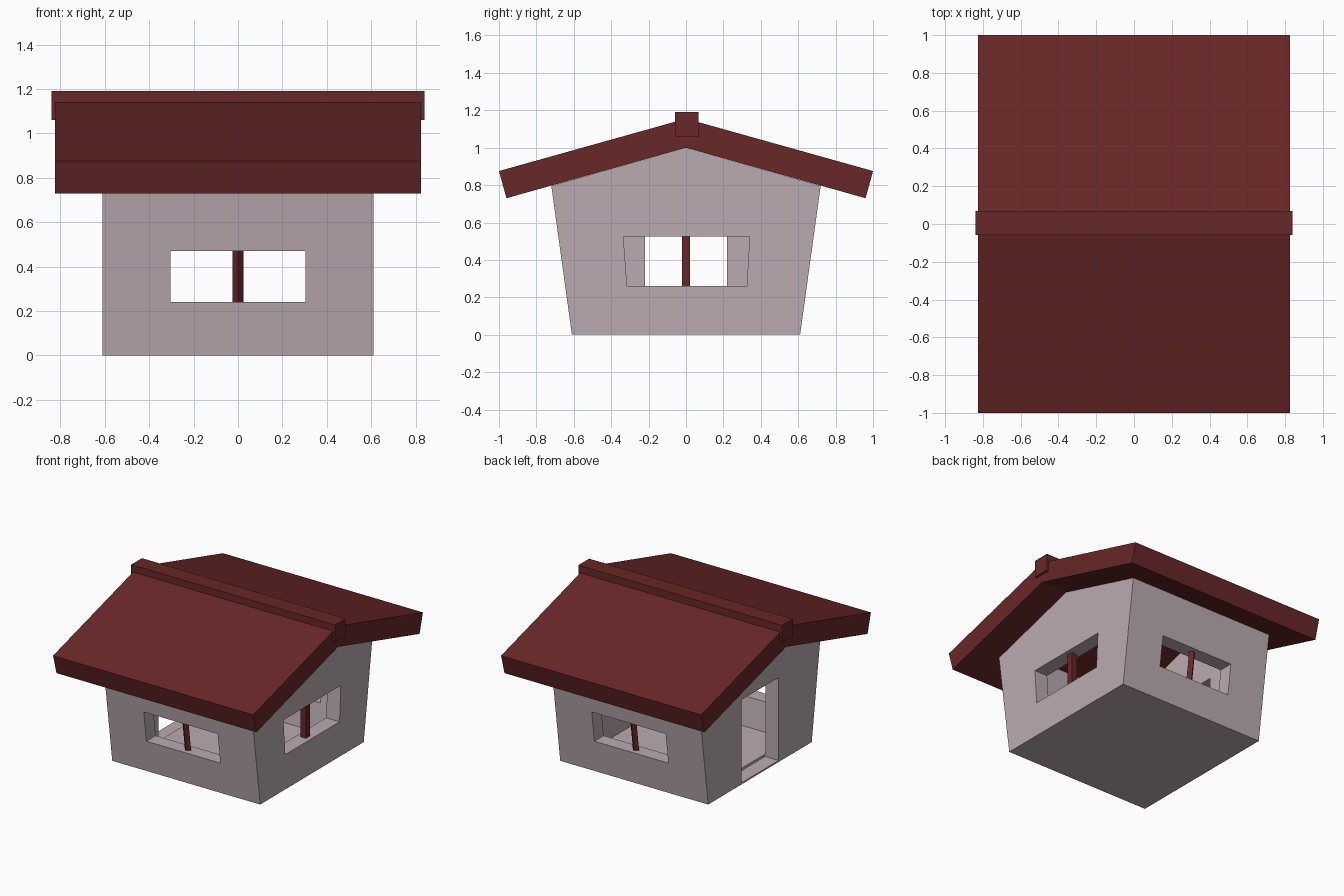
import bpy, bmesh, math
from mathutils import Matrix, Vector

if "Cube" in bpy.data.objects:
    bpy.data.objects.remove(bpy.data.objects["Cube"])


def material(name, color):
    m = bpy.data.materials.new(name)
    m.diffuse_color = (*color, 1)
    m.use_nodes = True
    m.node_tree.nodes["Principled BSDF"].inputs["Base Color"].default_value = m.diffuse_color
    return m


RED = material("dark_red", (0.14, 0.02, 0.02))
WALL = material("pale_wall", (0.5, 0.41, 0.44))


def finish(name, bm, mat=None):
    bmesh.ops.recalc_face_normals(bm, faces=bm.faces)
    mesh = bpy.data.meshes.new(name)
    bm.to_mesh(mesh)
    bm.free()
    ob = bpy.data.objects.new(name, mesh)
    bpy.context.collection.objects.link(ob)
    if mat:
        mesh.materials.append(mat)
    return ob


def prism(name, profile, x0, x1, mat=None):
    """Extrude a y-z profile along x."""
    bm = bmesh.new()
    face = bm.faces.new([bm.verts.new((x0, y, z)) for y, z in profile])
    ext = bmesh.ops.extrude_face_region(bm, geom=[face])
    verts = [g for g in ext["geom"] if isinstance(g, bmesh.types.BMVert)]
    bmesh.ops.translate(bm, verts=verts, vec=(x1 - x0, 0, 0))
    return finish(name, bm, mat)


def rect(y0, y1, z0, z1):
    return [(y0, z0), (y1, z0), (y1, z1), (y0, z1)]


def post(name, centre, size, matrix, mat):
    bm = bmesh.new()
    bmesh.ops.create_cube(bm, size=1)
    bm.transform(Matrix.Translation(centre) @ matrix @ Matrix.Diagonal((*size, 1)))
    return finish(name, bm, mat)


# House body with walls leaning outward and a gabled top
body = prism("house_body", [(-0.61, 0), (0.61, 0), (0.72, 0.796), (0, 1.0), (-0.72, 0.796)],
             -0.61, 0.61, WALL)

# Openings: hollow interior, front and back windows, right window, left door
cutters = [
    prism("cut_interior", [(-0.505, 0.03), (0.505, 0.03), (0.65, 1.08), (-0.65, 1.08)], -0.5, 0.5),
    prism("cut_front_window", rect(-0.9, -0.4, 0.24, 0.47), -0.305, 0.305),
    prism("cut_back_window", rect(0.4, 0.9, 0.24, 0.47), -0.305, 0.305),
    prism("cut_right_window", [(-0.315, 0.26), (0.325, 0.26), (0.34, 0.525), (-0.335, 0.525)], 0.4, 0.8),
    prism("cut_door", rect(-0.22, 0.22, 0.012, 0.63), -0.8, -0.499),
]
for c in cutters:
    c.hide_render = True
    mod = body.modifiers.new(c.name, 'BOOLEAN')
    mod.operation = 'DIFFERENCE'
    mod.solver = 'EXACT'
    mod.object = c
bpy.context.view_layer.objects.active = body
for c in cutters:
    bpy.ops.object.modifier_apply(modifier=c.name)
for c in cutters:
    bpy.data.objects.remove(c)

# Window posts: leaning diamond posts front and back, square one on the right
lean = math.atan2(0.11, 0.796)
for side, name in ((-1, "front"), (1, "back")):
    turn = Matrix.Rotation(-side * lean, 4, 'X') @ Matrix.Rotation(math.pi / 4, 4, 'Z')
    post(name + "_window_post", Vector((0, side * 0.605, 0.355)), (0.036, 0.036, 0.245), turn, RED)
post("right_window_post", Vector((0.555, 0, 0.3925)), (0.045, 0.045, 0.275), Matrix.Identity(4), RED)

# Gabled roof slab and ridge beam
prism("roof", [(0, 1.0), (0.96, 0.73), (1.0, 0.875), (0, 1.155), (-1.0, 0.875), (-0.96, 0.73)],
      -0.825, 0.825, RED)
prism("ridge_beam", rect(-0.058, 0.068, 1.06, 1.19), -0.84, 0.84, RED)
